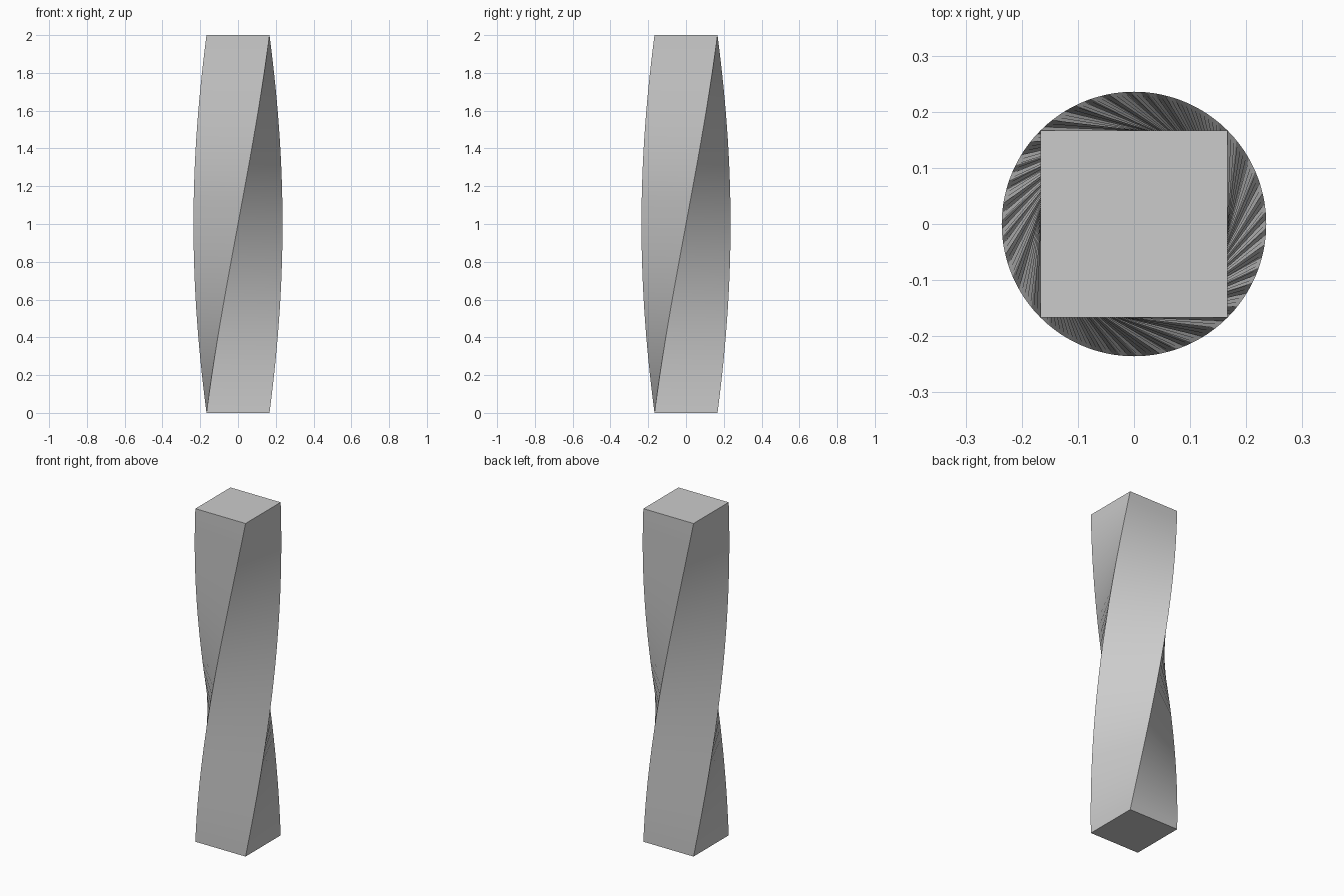
import bpy, bmesh
from math import pi, sin, cos, radians

if "Cube" in bpy.data.objects:
    bpy.data.objects.remove(bpy.data.objects["Cube"])

SIDE, HEIGHT, STEPS = 1 / 3, 2.0, 40
TWIST = pi / 2  # quarter turn, counter-clockwise going up

# Twisted square column: stacked square rings joined by faces
bm = bmesh.new()
radius = SIDE / 2 ** 0.5
rings = []
for i in range(STEPS + 1):
    t = i / STEPS
    angles = [pi / 4 + k * pi / 2 + TWIST * t for k in range(4)]
    rings.append([bm.verts.new((radius * cos(a), radius * sin(a), HEIGHT * t))
                  for a in angles])

for low, high in zip(rings, rings[1:]):
    for k in range(4):
        n = (k + 1) % 4
        bm.faces.new((low[k], low[n], high[n], high[k]))

# End caps
bm.faces.new(rings[0][::-1])
bm.faces.new(rings[-1])

mesh = bpy.data.meshes.new("twisted_column")
bm.to_mesh(mesh)
bm.free()
column = bpy.data.objects.new("twisted_column", mesh)
bpy.context.collection.objects.link(column)

# Smooth sides with sharp corner edges
bpy.context.view_layer.objects.active = column
column.select_set(True)
bpy.ops.object.shade_smooth_by_angle(angle=radians(30))
